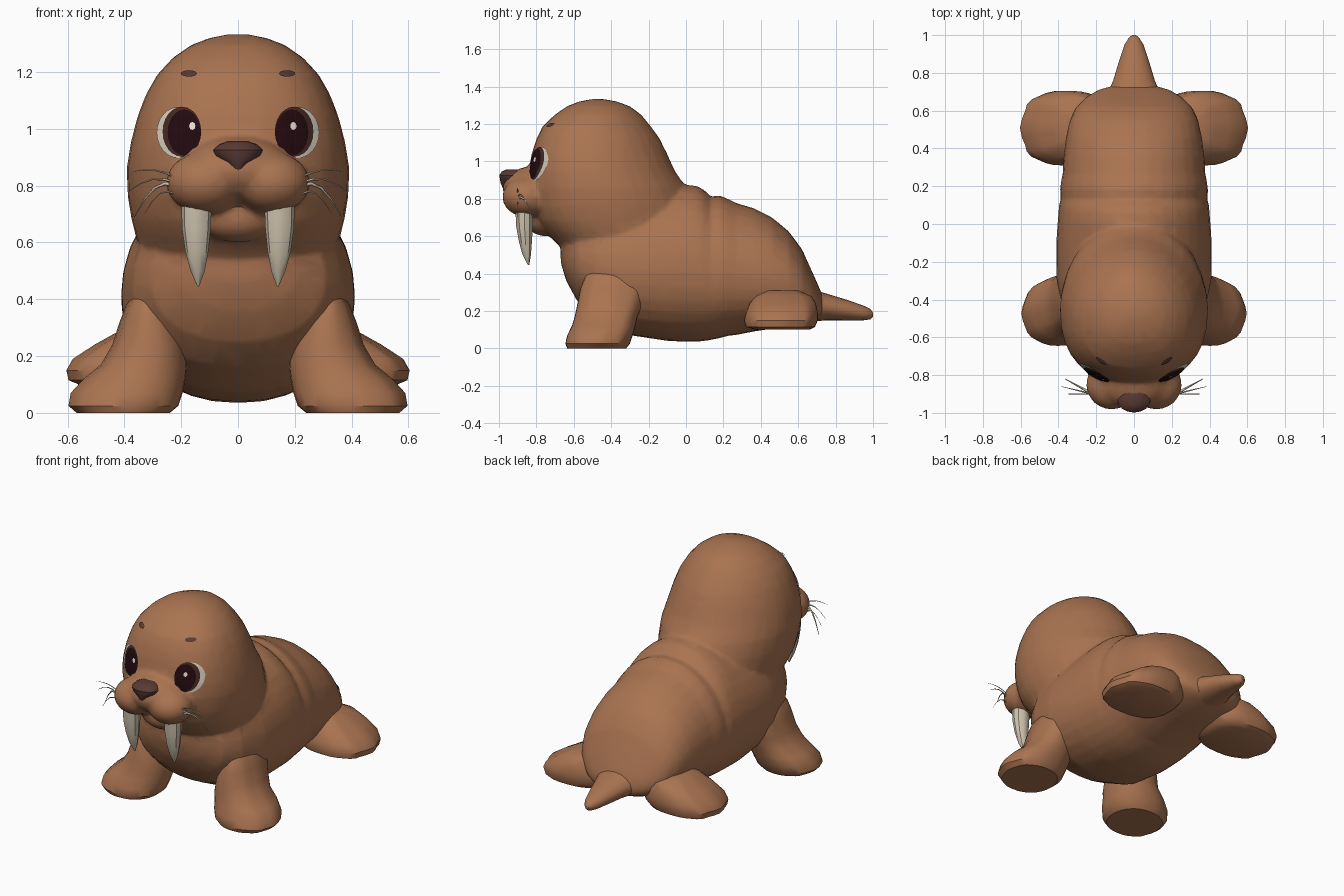
import bpy, bmesh, math
from mathutils import Vector
from mathutils.bvhtree import BVHTree

cube = bpy.data.objects.get("Cube")
if cube:
    bpy.data.objects.remove(cube, do_unlink=True)


def material(name, rgb):
    m = bpy.data.materials.new(name)
    m.use_nodes = True
    m.diffuse_color = (*rgb, 1)
    m.node_tree.nodes["Principled BSDF"].inputs["Base Color"].default_value = (*rgb, 1)
    return m


SKIN = material("brown skin", (0.40, 0.173, 0.082))
NOSE = material("dark brown", (0.10, 0.042, 0.034))
IRIS = material("iris brown", (0.06, 0.022, 0.016))
PUPIL = material("pupil black", (0.016, 0.003, 0.005))
IVORY = material("ivory", (0.64, 0.56, 0.43))
WHITE = material("eye white", (0.66, 0.60, 0.50))
GLINT = material("glint white", (0.9, 0.86, 0.8))


def select(objects):
    bpy.ops.object.select_all(action="DESELECT")
    for ob in objects:
        ob.select_set(True)
    bpy.context.view_layer.objects.active = objects[0]


def finish(bm, name, mat, mirror=False):
    bmesh.ops.recalc_face_normals(bm, faces=bm.faces[:])
    mesh = bpy.data.meshes.new(name)
    bm.to_mesh(mesh)
    bm.free()
    mesh.materials.append(mat)
    ob = bpy.data.objects.new(name, mesh)
    bpy.context.collection.objects.link(ob)
    if mirror:
        ob.modifiers.new("mirror", "MIRROR")
    select([ob])
    bpy.ops.object.shade_smooth_by_angle(angle=math.radians(35))
    return ob


def loft(name, axis, rows, mat=SKIN, power=(2, 2), widest=0.5, sides=32, mirror=False, toes=0.0):
    """Rows hold: position on the axis, then low and high limits of the two other axes.
    Power squares off the low and high half; widest says how far up the second axis they meet."""
    bm = bmesh.new()
    rings = []
    for pos, a0, a1, b0, b1 in rows:
        ring = []
        mid = b0 + (b1 - b0) * widest
        for i in range(sides):
            t = math.tau * i / sides
            c, s = math.cos(t), math.sin(t)
            e = 2 / power[s > 0]
            # toes ripple the outer side only
            k = 1 + toes * math.cos(t * 9) * max(c, 0)
            a = (a0 + a1) / 2 + (a1 - a0) / 2 * math.copysign(abs(c) ** e, c) * k
            b = mid + (b1 - mid if s > 0 else mid - b0) * math.copysign(abs(s) ** e, s) * k
            ring.append(bm.verts.new((a, b, pos) if axis == "z" else (a, pos, b)))
        rings.append(ring)
    for r, q in zip(rings, rings[1:]):
        for i in range(sides):
            j = (i + 1) % sides
            bm.faces.new((r[i], r[j], q[j], q[i]))
    bm.faces.new(rings[0])
    bm.faces.new(rings[-1])
    return finish(bm, name, mat, mirror)


def blob(name, centre, radii):
    bm = bmesh.new()
    bmesh.ops.create_uvsphere(bm, u_segments=24, v_segments=16, radius=1)
    bmesh.ops.scale(bm, vec=radii, verts=bm.verts[:])
    bmesh.ops.translate(bm, vec=centre, verts=bm.verts[:])
    return finish(bm, name, SKIN)


def sym(rows):
    """Turn (position, half width, low, high) into full rows."""
    return [(p, -w, w, lo, hi) for p, w, lo, hi in rows]


# Torso, with folds behind the neck
torso = loft("body", "y", sym([
    (-0.67, 0.10, 0.46, 0.60), (-0.64, 0.21, 0.36, 0.68), (-0.58, 0.31, 0.25, 0.74),
    (-0.48, 0.37, 0.16, 0.79), (-0.30, 0.41, 0.07, 0.84), (-0.10, 0.412, 0.04, 0.86),
    (0.00, 0.405, 0.035, 0.875), (0.06, 0.40, 0.035, 0.868), (0.10, 0.398, 0.04, 0.845),
    (0.13, 0.388, 0.045, 0.812), (0.18, 0.392, 0.055, 0.818), (0.235, 0.385, 0.07, 0.795),
    (0.26, 0.378, 0.07, 0.78), (0.36, 0.372, 0.09, 0.75), (0.46, 0.36, 0.105, 0.70),
    (0.55, 0.34, 0.115, 0.625), (0.62, 0.305, 0.13, 0.53), (0.67, 0.255, 0.145, 0.42),
    (0.71, 0.19, 0.16, 0.33), (0.735, 0.10, 0.18, 0.27)]), power=(2.2, 2.0), widest=0.45)

# Head
head = loft("head", "z", sym([
    (0.46, 0.27, -0.59, -0.05), (0.54, 0.325, -0.67, 0.0), (0.62, 0.36, -0.75, 0.04),
    (0.68, 0.375, -0.80, 0.05), (0.76, 0.388, -0.83, 0.04), (0.86, 0.392, -0.845, 0.00),
    (0.95, 0.378, -0.84, -0.06), (1.04, 0.355, -0.825, -0.10), (1.12, 0.325, -0.80, -0.14),
    (1.19, 0.285, -0.765, -0.19), (1.25, 0.23, -0.70, -0.24), (1.295, 0.165, -0.635, -0.30),
    (1.32, 0.10, -0.57, -0.37), (1.333, 0.035, -0.50, -0.44)]), power=(2.4, 1.85), widest=0.47)
face = BVHTree.FromPolygons([v.co for v in head.data.vertices],
                            [p.vertices[:] for p in head.data.polygons])

# Muzzle and chin
parts = [torso, head,
         blob("muzzle_bridge", (0, -0.82, 0.855), (0.20, 0.16, 0.118)),
         blob("chin", (0, -0.755, 0.685), (0.14, 0.10, 0.085))]
for s in (1, -1):
    parts.append(blob("muzzle_pad", (s * 0.118, -0.85, 0.81), (0.135, 0.132, 0.108)))

# Fuse torso, head and muzzle into one coarse skin
select(parts)
bpy.ops.object.join()
remesh = torso.modifiers.new("fuse", "REMESH")
remesh.mode = "VOXEL"
remesh.voxel_size = 0.015
soften = torso.modifiers.new("soften", "SMOOTH")
soften.iterations = 2
reduce = torso.modifiers.new("reduce", "DECIMATE")
reduce.ratio = 0.12
reduce.use_symmetry = True
for modifier in (remesh, soften, reduce):
    bpy.ops.object.modifier_apply(modifier=modifier.name)
bpy.ops.object.shade_smooth_by_angle(angle=math.radians(32))

loft("nose", "z", sym([
    (0.848, 0.018, -0.975, -0.90), (0.88, 0.04, -0.99, -0.90), (0.905, 0.08, -0.995, -0.88),
    (0.925, 0.087, -0.998, -0.87), (0.945, 0.068, -0.985, -0.86), (0.957, 0.035, -0.96, -0.86)]),
    mat=NOSE, sides=16)

# Tusks
loft("tusk", "z", [
    (0.445, 0.137, 0.143, -0.845, -0.838), (0.50, 0.117, 0.167, -0.875, -0.828),
    (0.57, 0.104, 0.186, -0.895, -0.822), (0.65, 0.096, 0.197, -0.91, -0.817),
    (0.75, 0.092, 0.200, -0.915, -0.815)], mat=IVORY, sides=10, mirror=True)

# Flippers and tail
loft("front_flipper", "z", [
    (0.00, 0.24, 0.565, -0.635, -0.32), (0.025, 0.21, 0.593, -0.645, -0.30),
    (0.07, 0.195, 0.585, -0.635, -0.285), (0.12, 0.185, 0.54, -0.61, -0.27),
    (0.17, 0.18, 0.48, -0.595, -0.26), (0.24, 0.185, 0.44, -0.58, -0.23),
    (0.32, 0.21, 0.415, -0.565, -0.21), (0.38, 0.24, 0.392, -0.54, -0.24),
    (0.44, 0.26, 0.35, -0.50, -0.28)], power=(2.2, 2.2), mirror=True, toes=0.02)
loft("rear_flipper", "z", [
    (0.10, 0.19, 0.555, 0.37, 0.66), (0.115, 0.15, 0.59, 0.32, 0.69),
    (0.15, 0.12, 0.597, 0.31, 0.705), (0.19, 0.12, 0.575, 0.32, 0.705),
    (0.24, 0.13, 0.50, 0.34, 0.695), (0.28, 0.15, 0.43, 0.37, 0.67),
    (0.31, 0.19, 0.37, 0.42, 0.60)], power=(2.5, 2.5), mirror=True, toes=0.03)
loft("tail", "y", sym([
    (0.58, 0.20, 0.14, 0.34), (0.68, 0.145, 0.145, 0.315), (0.76, 0.11, 0.15, 0.29),
    (0.86, 0.08, 0.15, 0.26), (0.95, 0.05, 0.15, 0.228), (0.985, 0.028, 0.155, 0.212),
    (1.00, 0.01, 0.17, 0.19)]), sides=16)


# Painted eye and brow plates, draped over the face
def plate(name, mat, x, z, rx, rz, lift, rings=6, sides=24):
    bm = bmesh.new()

    def drape(px, pz):
        hit = face.ray_cast(Vector((px, -3, pz)), Vector((0, 1, 0)))[0]
        # lift along one direction, so that stacked plates stay apart
        return bm.verts.new(hit + Vector((math.copysign(0.4, x), -0.9, 0)) * lift)

    centre, last = drape(x, z), None
    for r in range(1, rings + 1):
        ring = [drape(x + rx * r / rings * math.cos(math.tau * i / sides),
                      z + rz * r / rings * math.sin(math.tau * i / sides)) for i in range(sides)]
        for i in range(sides):
            j = (i + 1) % sides
            bm.faces.new((last[i], ring[i], ring[j], last[j]) if last else (centre, ring[i], ring[j]))
        last = ring
    ob = finish(bm, name, mat)
    if sum(p.normal.y for p in ob.data.polygons) > 0:
        ob.data.flip_normals()


for side, s in (("left", 1), ("right", -1)):
    plate(side + "_eye_white", WHITE, s * 0.208, 0.987, 0.076, 0.090, 0.006)
    plate(side + "_iris", IRIS, s * 0.194, 0.99, 0.068, 0.088, 0.009)
    plate(side + "_pupil", PUPIL, s * 0.185, 0.987, 0.058, 0.081, 0.012)
    plate(side + "_glint", GLINT, s * 0.172 + 0.017, 1.01, 0.011, 0.014, 0.015, rings=2, sides=12)
    plate(side + "_brow", NOSE, s * 0.17, 1.195, 0.028, 0.011, 0.007, rings=3)

# Whiskers: root height, tip, thickness
WHISKERS = [(0.83, 0.37, -0.90, 0.85, 0.004), (0.81, 0.385, -0.86, 0.78, 0.005),
            (0.80, 0.365, -0.82, 0.69, 0.008), (0.77, 0.33, -0.90, 0.70, 0.004)]
for side, s in (("left", 1), ("right", -1)):
    for n, (z0, x1, y1, z1, thickness) in enumerate(WHISKERS):
        curve = bpy.data.curves.new(f"{side}_whisker_{n}", "CURVE")
        curve.dimensions = "3D"
        curve.bevel_depth = thickness
        curve.bevel_resolution = 0
        spline = curve.splines.new("POLY")
        spline.points.add(4)
        for i, p in enumerate(spline.points):
            t = i / 4
            p.co = (s * (0.22 + (x1 - 0.22) * t), -0.90 + (y1 + 0.90) * t,
                    z0 + (z1 - z0) * t * t + 0.02 * math.sin(math.pi * t), 1)
            p.radius = 1 - 0.8 * t
        curve.materials.append(IVORY)
        bpy.context.collection.objects.link(bpy.data.objects.new(curve.name, curve))
